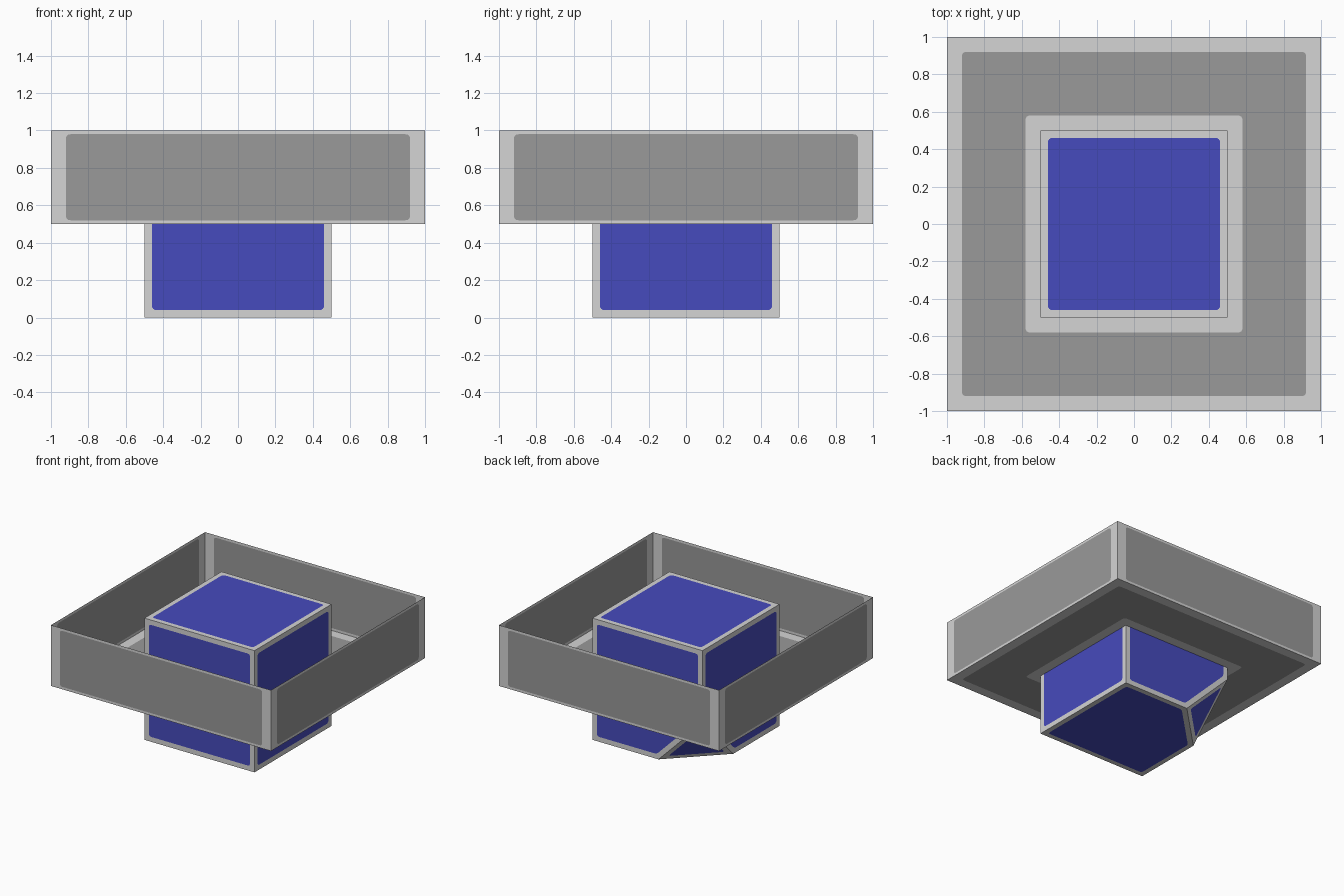
import bpy, bmesh
from mathutils import Vector

if "Cube" in bpy.data.objects:
    bpy.data.objects.remove(bpy.data.objects["Cube"])


def material(name, rgb):
    m = bpy.data.materials.new(name)
    m.diffuse_color = (*rgb, 1)
    m.use_nodes = True
    m.node_tree.nodes["Principled BSDF"].inputs["Base Color"].default_value = m.diffuse_color
    return m


LIGHT = material("light grey trim", (0.66, 0.66, 0.66))
GREY = material("mid grey panel", (0.32, 0.32, 0.32))
BLUE = material("blue panel", (0.062, 0.07, 0.51))
ROUND, STEPS = 0.025, 4


def rounded_inset(points, margin):
    """Inset polygon with rounded corners; margin(edge_direction) is the width along that edge."""
    n = len(points)
    inner = []
    for i, p in enumerate(points):
        a = (points[i - 1] - p).normalized()
        b = (points[(i + 1) % n] - p).normalized()
        c = p + (a * margin(b) + b * margin(a)) / a.cross(b).length
        corner = []
        for k in range(STEPS + 1):
            t = k / STEPS
            corner.append(c + a * ROUND * (1 - t) ** 2 + b * ROUND * t ** 2)
        inner.append(corner)
    return inner


def make_loop(bm, corners):
    return [[bm.verts.new(p) for p in c] for c in corners]


def bridge(bm, outer, inner, mat):
    """Fill the band between two loops of corner groups."""
    n = len(outer)
    for i in range(n):
        o, q = outer[i], inner[i]
        quads = [[o[-1], outer[(i + 1) % n][0], inner[(i + 1) % n][0], q[-1]]]
        for k in range(STEPS):
            face = [o[min(k, len(o) - 1)], o[min(k + 1, len(o) - 1)],
                    q[min(k + 1, len(q) - 1)], q[min(k, len(q) - 1)]]
            quads.append(list(dict.fromkeys(face)))
        for f in quads:
            bm.faces.new(f).material_index = mat


def panel(bm, points, margin):
    """Flat face with a light trim band and a coloured centre."""
    outer = make_loop(bm, [[p] for p in points])
    inner = make_loop(bm, rounded_inset(points, margin))
    bridge(bm, outer, inner, 0)
    bm.faces.new([v for c in inner for v in c]).material_index = 1


def finish(bm, name, mats):
    bmesh.ops.remove_doubles(bm, verts=bm.verts, dist=1e-5)
    mesh = bpy.data.meshes.new(name)
    bm.to_mesh(mesh)
    bm.free()
    for m in mats:
        mesh.materials.append(m)
    obj = bpy.data.objects.new(name, mesh)
    bpy.context.collection.objects.link(obj)
    return obj


def box(size, centre):
    bm = bmesh.new()
    bmesh.ops.create_cube(bm, size=1)
    for v in bm.verts:
        v.co = Vector(a * b for a, b in zip(v.co, size)) + Vector(centre)
    return bm


def square(half, z):
    """Square wound to face downwards."""
    return [Vector((x * half, y * half, z)) for x, y in ((-1, -1), (-1, 1), (1, 1), (1, -1))]


# Blue block with one lower corner sliced off
shape = box((1, 1, 1), (0, 0, 0.5))
cut = bmesh.ops.bisect_plane(shape, geom=shape.verts[:] + shape.edges[:] + shape.faces[:],
                             plane_co=(-0.1, 0.5, 0), plane_no=(-1, 1, -1), clear_outer=True)
bmesh.ops.contextual_create(shape, geom=[e for e in cut["geom_cut"] if isinstance(e, bmesh.types.BMEdge)])
bmesh.ops.recalc_face_normals(shape, faces=shape.faces)
block = bmesh.new()
for f in shape.faces:
    panel(block, [v.co.copy() for v in f.verts], lambda d: 0.04)
shape.free()
finish(block, "centre_block", (LIGHT, BLUE))

# Open tray: thin walls, narrow trim along the top and bottom, wide at the corners
shape = box((2, 2, 0.5), (0, 0, 0.75))
shape.normal_update()
tray = bmesh.new()
for f in shape.faces:
    if abs(f.normal.z) < 0.5:
        panel(tray, [v.co.copy() for v in f.verts], lambda d: 0.08 if abs(d.z) > 0.5 else 0.02)
shape.free()

# Tray floor: nested bands around the block
rim, hole = square(1, 0.5), square(0.5, 0.5)
loops = [make_loop(tray, c) for c in (
    [[p] for p in rim],
    rounded_inset(rim, lambda d: 0.08),
    rounded_inset(square(0.58, 0.5), lambda d: 0.0),
    [[p] for p in hole])]
for i, mat in enumerate((0, 1, 0)):
    bridge(tray, loops[i], loops[i + 1], mat)
finish(tray, "open_tray", (LIGHT, GREY))
